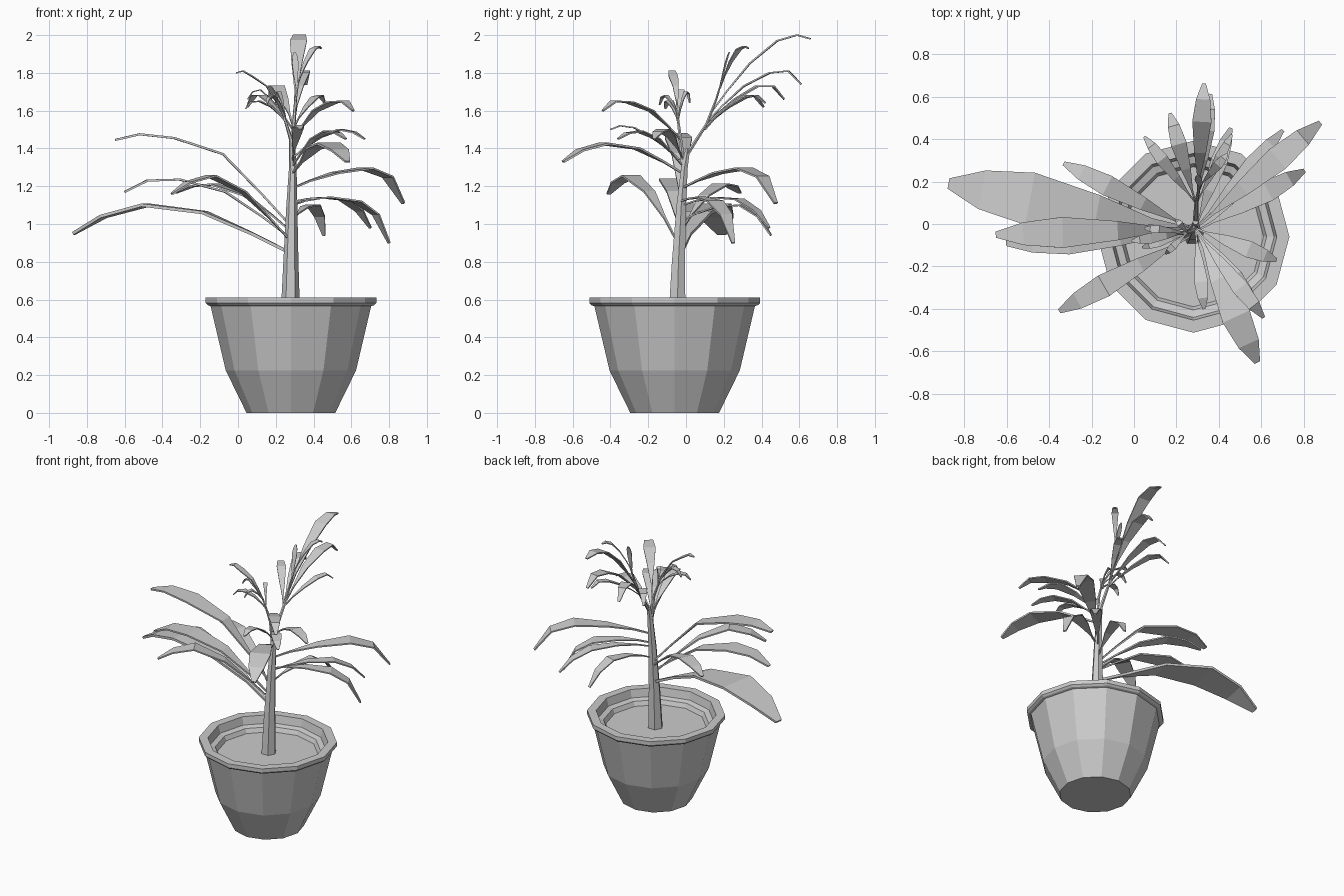
import bpy, bmesh, math
from mathutils import Vector

PX, PY = 0.28, -0.06          # pot centre


def finish(bm, name):
    bmesh.ops.recalc_face_normals(bm, faces=bm.faces)
    me = bpy.data.meshes.new(name)
    bm.to_mesh(me)
    bm.free()
    ob = bpy.data.objects.new(name, me)
    bpy.context.collection.objects.link(ob)
    return ob


def loft(bm, rings, caps=True):
    rows = [[bm.verts.new(p) for p in r] for r in rings]
    n = len(rows[0])
    for a, b in zip(rows, rows[1:]):
        for i in range(n):
            j = (i + 1) % n
            bm.faces.new((a[i], a[j], b[j], b[i]))
    if caps:
        bm.faces.new(rows[0])
        bm.faces.new(rows[-1])


def ring(c, r, n, u=Vector((1, 0, 0)), v=Vector((0, 1, 0))):
    return [Vector(c) + r * (math.cos(k * math.tau / n) * u + math.sin(k * math.tau / n) * v)
            for k in range(n)]


def lathe(name, profile, n=12):
    bm = bmesh.new()
    loft(bm, [ring((PX, PY, z), r, n) for r, z in profile])
    return finish(bm, name)


def stem(name, pts, n=6):
    """Tapered tube; pts are (x, y, z, radius)."""
    bm = bmesh.new()
    loft(bm, [ring(p[:3], p[3], n) for p in pts])
    return finish(bm, name)


def leaf(name, base, tip, arch, width):
    """Arched slab leaf: arch gives the heights at 38, 66 and 86 percent of its reach."""
    b, t = Vector(base), Vector(tip)
    d = Vector((t.x - b.x, t.y - b.y, 0)).normalized()
    side = Vector((-d.y, d.x, 0))
    zs = [b.z, *arch, t.z]
    fr = [0, 0.38, 0.66, 0.86, 1]
    pts = []
    for f, z in zip(fr, zs):
        p = b.lerp(t, f)
        p.z = z
        pts.append(p)
    # narrow stalk point before the blade opens
    stalk = pts[0].lerp(pts[1], 0.4)
    stalk.z += 0.006
    pts.insert(1, stalk)
    w = [0.06, 0.13, 0.62, 1.0, 0.74, 0.2]
    th = 0.004 + width * 0.05
    bm = bmesh.new()
    rings = []
    for i, p in enumerate(pts):
        tan = (pts[min(i + 1, 5)] - pts[max(i - 1, 0)]).normalized()
        s = side * max(w[i] * width / 2, 0.004)
        nrm = tan.cross(side).normalized() * th / 2
        rings.append([p - s + nrm, p + s + nrm, p + s - nrm, p - s - nrm])
    loft(bm, rings)
    return finish(bm, name)


# Pot with collar and inner ledge
lathe("pot", [(0.235, 0), (0.345, 0.225), (0.425, 0.565), (0.44, 0.57), (0.452, 0.582),
              (0.452, 0.61), (0.393, 0.61), (0.38, 0.555), (0.345, 0.545), (0.325, 0.505)])
# Soil
lathe("soil", [(0.33, 0.49), (0.33, 0.515)])

# Trunk and its two upper branches
stem("trunk", [(0.277, -0.048, 0.5, 0.052), (0.28, -0.04, 0.8, 0.04), (0.285, -0.025, 1.1, 0.029),
               (0.29, -0.008, 1.3, 0.02), (0.29, 0.01, 1.4, 0.014)])
stem("back_branch", [(0.29, 0.0, 1.36, 0.014), (0.295, 0.11, 1.53, 0.01), (0.305, 0.16, 1.66, 0.007),
                     (0.32, 0.19, 1.76, 0.004)])
stem("front_branch", [(0.285, -0.01, 1.28, 0.015), (0.28, -0.03, 1.45, 0.011),
                      (0.24, -0.045, 1.58, 0.006), (0.2, -0.05, 1.66, 0.003)])

# Lower leaves
lower = [
    ((0.25, -0.02, 0.86), (-0.87, 0.19, 0.95), (1.06, 1.10, 1.04), 0.25),
    ((0.27, -0.02, 1.00), (-0.65, -0.05, 1.445), (1.37, 1.455, 1.475), 0.145),
    ((0.26, -0.04, 0.94), (-0.60, -0.09, 1.17), (1.17, 1.235, 1.23), 0.14),
    ((0.27, -0.02, 0.97), (-0.33, 0.285, 1.165), (1.15, 1.21, 1.20), 0.10),
    ((0.26, -0.06, 0.93), (-0.35, -0.41, 1.16), (1.17, 1.255, 1.22), 0.11),
    ((0.29, -0.02, 1.02), (0.455, 0.45, 0.94), (1.09, 1.10, 1.04), 0.08),
    ((0.29, -0.02, 1.19), (0.875, 0.475, 1.11), (1.27, 1.295, 1.25), 0.12),
    ((0.29, -0.02, 1.10), (0.70, 0.44, 0.98), (1.14, 1.13, 1.07), 0.08),
    ((0.30, -0.03, 1.12), (0.80, 0.25, 0.90), (1.14, 1.12, 1.05), 0.10),
]
# Middle leaves on the front and right
middle = [
    ((0.29, -0.02, 1.27), (0.58, -0.65, 1.33), (1.40, 1.425, 1.39), 0.14),
    ((0.29, -0.02, 1.35), (0.67, -0.17, 1.45), (1.46, 1.50, 1.485), 0.08),
    ((0.29, -0.03, 1.45), (0.61, -0.44, 1.60), (1.60, 1.645, 1.65), 0.08),
    ((0.29, -0.03, 1.34), (0.33, -0.40, 1.50), (1.45, 1.51, 1.52), 0.065),
    ((0.29, -0.02, 1.31), (0.57, -0.36, 1.45), (1.45, 1.49, 1.48), 0.07),
]
# Leaves on the back branch
back = [
    ((0.30, 0.14, 1.60), (0.33, 0.66, 1.98), (1.85, 1.97, 2.0), 0.09),
    ((0.30, 0.12, 1.55), (0.36, 0.61, 1.74), (1.73, 1.80, 1.81), 0.08),
    ((0.29, 0.10, 1.52), (0.17, 0.52, 1.66), (1.66, 1.73, 1.73), 0.075),
    ((0.29, 0.10, 1.50), (0.05, 0.41, 1.62), (1.62, 1.68, 1.68), 0.06),
    ((0.30, 0.11, 1.52), (0.46, 0.42, 1.64), (1.62, 1.67, 1.68), 0.05),
    ((0.31, 0.18, 1.72), (0.44, 0.33, 1.93), (1.86, 1.925, 1.94), 0.045),
    ((0.31, 0.17, 1.68), (0.30, 0.23, 1.91), (1.78, 1.85, 1.89), 0.035),
]
# Small leaves on the front branch
front = [
    ((0.25, -0.04, 1.56), (-0.01, -0.08, 1.80), (1.73, 1.78, 1.81), 0.05),
    ((0.26, -0.04, 1.53), (0.04, -0.11, 1.61), (1.62, 1.65, 1.645), 0.045),
    ((0.25, -0.04, 1.56), (0.05, -0.02, 1.66), (1.66, 1.71, 1.70), 0.04),
    ((0.25, -0.04, 1.57), (0.15, -0.14, 1.63), (1.65, 1.68, 1.67), 0.035),
    ((0.25, -0.04, 1.56), (0.20, 0.02, 1.64), (1.66, 1.70, 1.69), 0.03),
]
for group, leaves in (("lower", lower), ("middle", middle), ("back", back), ("front", front)):
    for i, spec in enumerate(leaves):
        leaf(f"{group}_leaf_{i + 1}", *spec)
